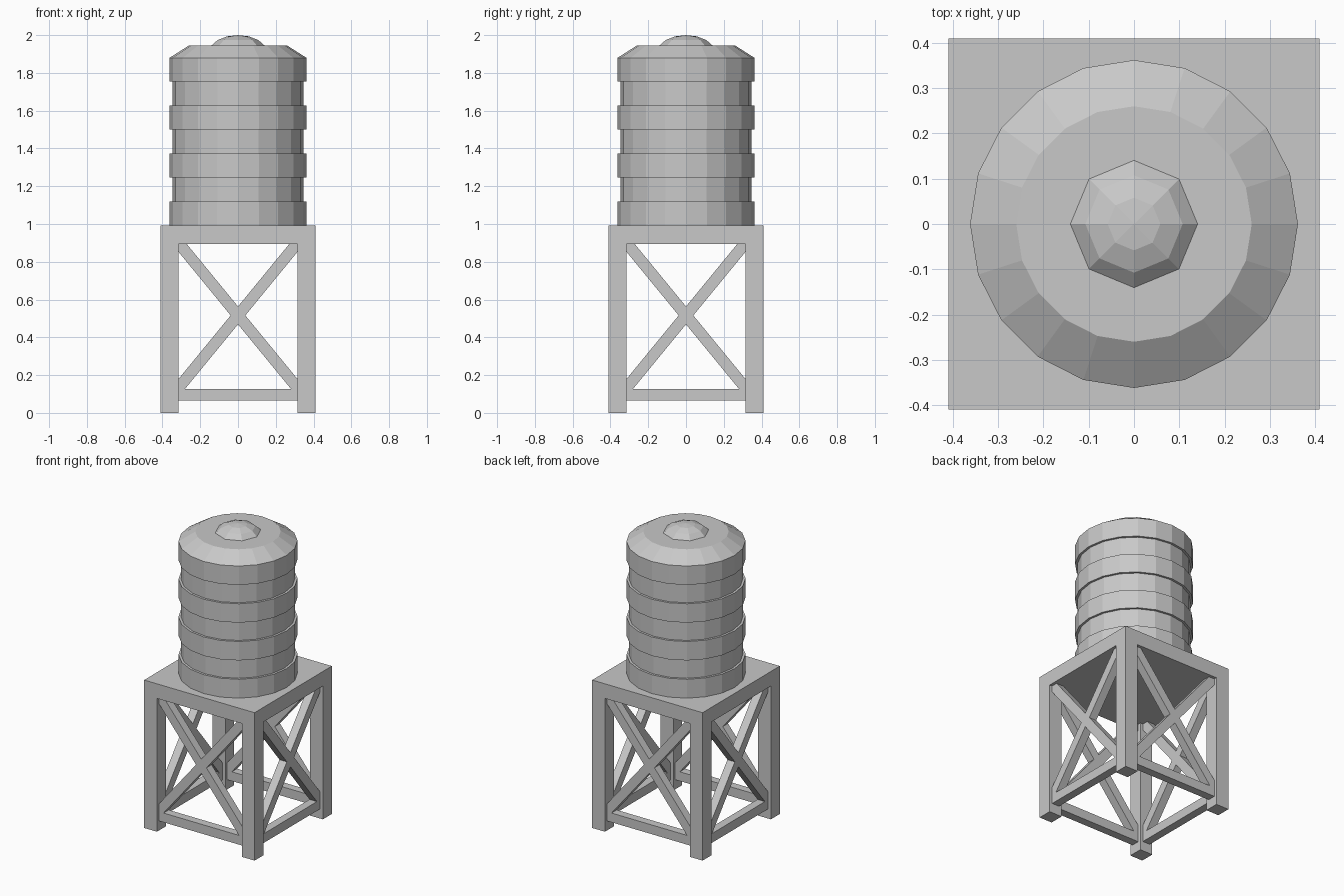
import bpy, bmesh, math
from mathutils import Matrix, Vector

if "Cube" in bpy.data.objects:
    bpy.data.objects.remove(bpy.data.objects["Cube"], do_unlink=True)

grey = bpy.data.materials.new("plain_grey")
grey.use_nodes = True
grey.diffuse_color = (0.58, 0.58, 0.58, 1)
grey.node_tree.nodes["Principled BSDF"].inputs["Base Color"].default_value = grey.diffuse_color

HALF, INNER = 0.41, 0.315          # outer and inner faces of the legs
DECK_LOW, DECK_TOP = 0.895, 0.993
RAIL_LOW, RAIL_TOP = 0.065, 0.127
CENTRE = (HALF + INNER) / 2
DEPTH = 0.055                      # thickness of rails and braces


def finish(name, bm):
    bmesh.ops.recalc_face_normals(bm, faces=bm.faces)
    mesh = bpy.data.meshes.new(name)
    bm.to_mesh(mesh)
    bm.free()
    mesh.materials.append(grey)
    obj = bpy.data.objects.new(name, mesh)
    bpy.context.collection.objects.link(obj)
    return obj


def add_box(bm, centre, size, rotation=Matrix()):
    matrix = Matrix.Translation(centre) @ rotation @ Matrix.Diagonal((*size, 1))
    bmesh.ops.create_cube(bm, size=1, matrix=matrix)


# Deck with four legs drawn down out of its corners
bm = bmesh.new()
add_box(bm, (0, 0, (DECK_LOW + DECK_TOP) / 2), (2 * HALF, 2 * HALF, DECK_TOP - DECK_LOW))
for axis in (Vector((1, 0, 0)), Vector((0, 1, 0))):
    for side in (-1, 1):
        bmesh.ops.bisect_plane(bm, geom=bm.verts[:] + bm.edges[:] + bm.faces[:],
                               plane_co=axis * side * INNER, plane_no=axis)
bm.normal_update()
corners = []
for face in bm.faces:
    c = face.calc_center_median()
    if face.normal.z < -0.9 and min(abs(c.x), abs(c.y)) > INNER:
        corners.append(face)
feet = bmesh.ops.extrude_discrete_faces(bm, faces=corners)["faces"]
for vert in {v for f in feet for v in f.verts}:
    vert.co.z = 0
finish("deck_and_legs", bm)

# Bottom rail and crossed braces on each of the four sides
rise, run = DECK_LOW - RAIL_TOP, 2 * INNER
length = math.hypot(rise, run) + 0.08
tilt = math.atan2(rise, run)
for i, side in enumerate(("front", "left", "back", "right")):
    turn = Matrix.Rotation(i * math.pi / 2, 4, "Z")
    bm = bmesh.new()
    add_box(bm, (0, -CENTRE, (RAIL_LOW + RAIL_TOP) / 2),
            (run + 0.04, DEPTH, RAIL_TOP - RAIL_LOW))
    bm.transform(turn)
    finish(side + "_rail", bm)
    bm = bmesh.new()
    for sign in (-1, 1):
        add_box(bm, (0, -CENTRE, (DECK_LOW + RAIL_TOP) / 2 + 0.005),
                (length, DEPTH, 0.06), Matrix.Rotation(sign * tilt, 4, "Y"))
    bm.transform(turn)
    finish(side + "_cross_brace", bm)

# Tank: alternating wide and narrow bands, then a sloped shoulder
SIDES, BANDS, WIDE, NARROW = 20, 7, 0.362, 0.347
step = (1.88 - DECK_TOP) / BANDS
profile = []
for band in range(BANDS):
    radius = NARROW if band % 2 else WIDE
    low = DECK_TOP + band * step
    profile += [(radius, low), (radius, low + step)]
profile.append((0.26, 1.945))
bm = bmesh.new()
rings = []
for radius, z in profile:
    angles = [2 * math.pi * k / SIDES for k in range(SIDES)]
    rings.append([bm.verts.new((radius * math.cos(a), radius * math.sin(a), z)) for a in angles])
for lower, upper in zip(rings, rings[1:]):
    for k in range(SIDES):
        n = (k + 1) % SIDES
        bm.faces.new((lower[k], lower[n], upper[n], upper[k]))
bm.faces.new(rings[0])
bm.faces.new(rings[-1])
finish("tank", bm)

# Low domed lid
bm = bmesh.new()
height = 0.089
bmesh.ops.create_uvsphere(bm, u_segments=8, v_segments=8, radius=1)
bmesh.ops.delete(bm, geom=[v for v in bm.verts if v.co.z < -0.01], context="VERTS")
bm.transform(Matrix.Translation((0, 0, 2 - height)) @ Matrix.Diagonal((0.152, 0.152, height, 1)))
finish("lid", bm)
